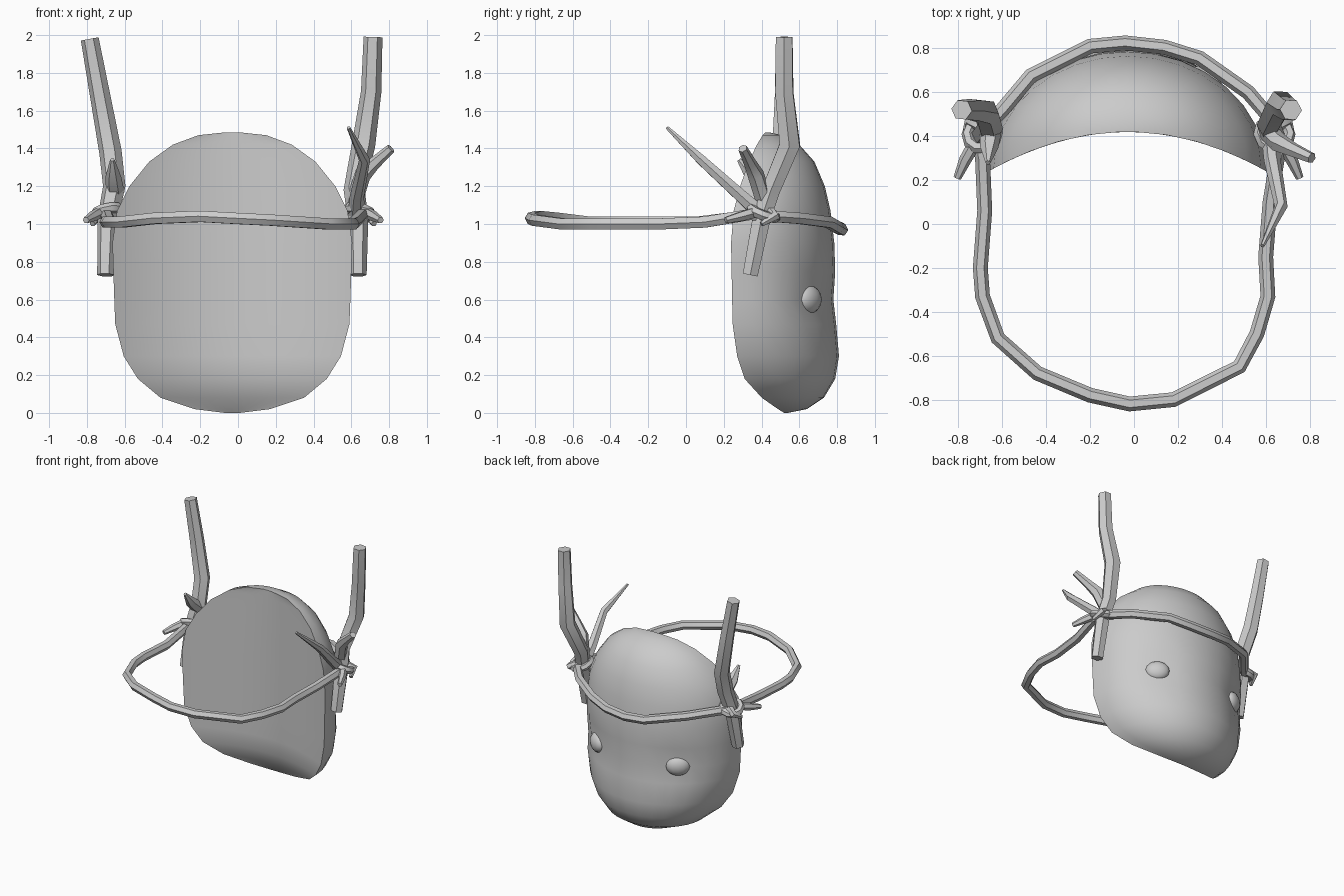
import bpy
import bmesh
from math import sin, pi, radians
from mathutils import Vector

if "Cube" in bpy.data.objects:
    bpy.data.objects.remove(bpy.data.objects["Cube"], do_unlink=True)

grey = bpy.data.materials.new("plain_grey")
grey.use_nodes = True
grey.diffuse_color = (0.6, 0.6, 0.6, 1)
grey.node_tree.nodes["Principled BSDF"].inputs["Base Color"].default_value = (0.6, 0.6, 0.6, 1)


def finish(obj, angle=50):
    """Give the part its material and smooth shading."""
    obj.data.materials.clear()
    obj.data.materials.append(grey)
    bpy.ops.object.select_all(action='DESELECT')
    obj.select_set(True)
    bpy.context.view_layer.objects.active = obj
    bpy.ops.object.shade_smooth_by_angle(angle=radians(angle))


def tube(name, points, radii, closed=False):
    """Six-sided stick or cord along a path."""
    curve = bpy.data.curves.new(name, 'CURVE')
    curve.dimensions = '3D'
    curve.bevel_depth = 1
    curve.bevel_resolution = 1
    curve.use_fill_caps = True
    spline = curve.splines.new('POLY')
    spline.points.add(len(points) - 1)
    spline.use_cyclic_u = closed
    for i, (p, co) in enumerate(zip(spline.points, points)):
        p.co = (*co, 1)
        p.radius = radii[i] if isinstance(radii, list) else radii
    obj = bpy.data.objects.new(name, curve)
    bpy.context.collection.objects.link(obj)
    bpy.ops.object.select_all(action='DESELECT')
    obj.select_set(True)
    bpy.context.view_layer.objects.active = obj
    bpy.ops.object.convert(target='MESH')
    finish(bpy.context.object)


# Mask: rows of (height, half width, face depth), hollowed back, bulging face
CENTRE = -0.03
ROWS = [(0, 0.04, 0.54), (0.02, 0.2, 0.64), (0.08, 0.38, 0.73), (0.18, 0.5, 0.79),
        (0.3, 0.575, 0.81), (0.47, 0.62, 0.795), (0.6, 0.625, 0.78), (0.75, 0.63, 0.79),
        (0.9, 0.635, 0.785), (1.07, 0.61, 0.765), (1.2, 0.545, 0.735), (1.33, 0.44, 0.68),
        (1.42, 0.315, 0.6), (1.47, 0.18, 0.51), (1.485, 0.04, 0.44)]
COLS = 16
EYES = [Vector((CENTRE + s * 0.355, 0.65, 0.6)) for s in (-1, 1)]


def back_y(x, z):
    return 0.42 - 0.45 * x * x + 0.1 * max(0, 1 - z / 0.2) ** 1.5


bm = bmesh.new()
front, back = [], []
for z, w, face in ROWS:
    f_row, b_row = [], []
    for i in range(COLS + 1):
        t = sin(pi * (i / COLS - 0.5))
        x = t * w
        rim = back_y(w, z)
        y = rim + (face - rim) * max(0, 1 - t * t) ** 0.5
        # shallow sockets around the eyes
        for eye in EYES:
            d = (Vector((x + CENTRE, z)) - Vector((eye.x, eye.z))).length
            y -= 0.03 * max(0, 1 - d / 0.2)
        b = bm.verts.new((x + CENTRE, back_y(x, z), z))
        edge = i in (0, COLS)
        b_row.append(b)
        f_row.append(b if edge else bm.verts.new((x + CENTRE, max(y, back_y(x, z) + 0.003), z)))
    front.append(f_row)
    back.append(b_row)
for grid in (front, back):
    for lower, upper in zip(grid, grid[1:]):
        for i in range(COLS):
            bm.faces.new((lower[i], lower[i + 1], upper[i + 1], upper[i]))
for k in (0, -1):
    bm.faces.new(front[k] + back[k][-2:0:-1])
bmesh.ops.recalc_face_normals(bm, faces=bm.faces)
mesh = bpy.data.meshes.new("mask")
bm.to_mesh(mesh)
bm.free()
mask = bpy.data.objects.new("mask", mesh)
bpy.context.collection.objects.link(mask)
finish(mask)

# Eyes: flattened balls turned along the face
for side, eye in zip((-1, 1), EYES):
    bpy.ops.mesh.primitive_uv_sphere_add(segments=14, ring_count=8, radius=1, location=eye)
    ball = bpy.context.object
    ball.name = "right_eye" if side < 0 else "left_eye"
    ball.scale = (0.09, 0.055, 0.075)
    ball.rotation_euler = (0, 0, -side * radians(36))
    finish(ball, 80)

# Antlers
tube("left_antler", [(0.635, 0.34, 0.73), (0.635, 0.4, 1.03), (0.615, 0.45, 1.18),
                     (0.665, 0.55, 1.42), (0.705, 0.52, 1.7), (0.715, 0.52, 1.99)],
     [0.046, 0.055, 0.056, 0.062, 0.054, 0.05])
tube("right_antler", [(-0.7, 0.34, 0.73), (-0.69, 0.4, 1.03), (-0.655, 0.44, 1.2),
                      (-0.675, 0.51, 1.38), (-0.73, 0.52, 1.68), (-0.785, 0.52, 1.98)],
     [0.046, 0.055, 0.06, 0.06, 0.054, 0.048])

# Side twigs
tube("left_long_twig", [(0.625, 0.4, 1.05), (0.63, 0.29, 1.15), (0.67, 0.08, 1.34), (0.585, -0.1, 1.51)],
     [0.045, 0.038, 0.03, 0.01])
tube("left_short_twig", [(0.61, 0.42, 1.1), (0.66, 0.37, 1.26), (0.72, 0.34, 1.32), (0.81, 0.3, 1.4)],
     [0.045, 0.045, 0.034, 0.025])
tube("right_twig", [(-0.65, 0.44, 1.17), (-0.66, 0.35, 1.25), (-0.665, 0.28, 1.34)],
     [0.05, 0.042, 0.012])

# Strap around the face and the head
tube("strap", [(-0.69, 0.3, 1.04), (-0.68, 0.06, 1.01), (-0.7, -0.2, 1.01), (-0.69, -0.33, 1.01),
               (-0.62, -0.52, 1.01), (-0.44, -0.68, 1.03), (-0.2, -0.78, 1.04), (-0.02, -0.82, 1.03),
               (0.18, -0.8, 1.02), (0.48, -0.65, 1.0), (0.56, -0.5, 1.0), (0.61, -0.33, 1.0),
               (0.6, -0.15, 1.0), (0.62, 0.1, 1.01), (0.66, 0.34, 1.05), (0.64, 0.46, 1.04),
               (0.52, 0.6, 1.03), (0.3, 0.755, 1.01), (0.14, 0.805, 0.98), (-0.04, 0.825, 0.97),
               (-0.2, 0.81, 0.98), (-0.47, 0.675, 1.03), (-0.6, 0.52, 1.04), (-0.71, 0.4, 1.05)],
     0.034, closed=True)

# Knots: a loop round each antler and two loose ends
for side, x, name in ((1, 0.64, "left"), (-1, -0.69, "right")):
    bpy.ops.mesh.primitive_torus_add(location=(x, 0.41, 1.06), major_segments=10, minor_segments=6,
                                     major_radius=0.07, minor_radius=0.028,
                                     rotation=(radians(-20), side * radians(12), 0))
    knot = bpy.context.object
    knot.name = name + "_knot"
    finish(knot)
    tube(name + "_knot_front_end", [(x + side * 0.04, 0.36, 1.06), (x + side * 0.08, 0.29, 1.04),
                                    (x + side * 0.115, 0.21, 1.02)], [0.03, 0.028, 0.018])
    tube(name + "_knot_back_end", [(x, 0.44, 1.07), (x + side * 0.06, 0.47, 1.04),
                                   (x + side * 0.08, 0.4, 1.0)], [0.03, 0.028, 0.015])
